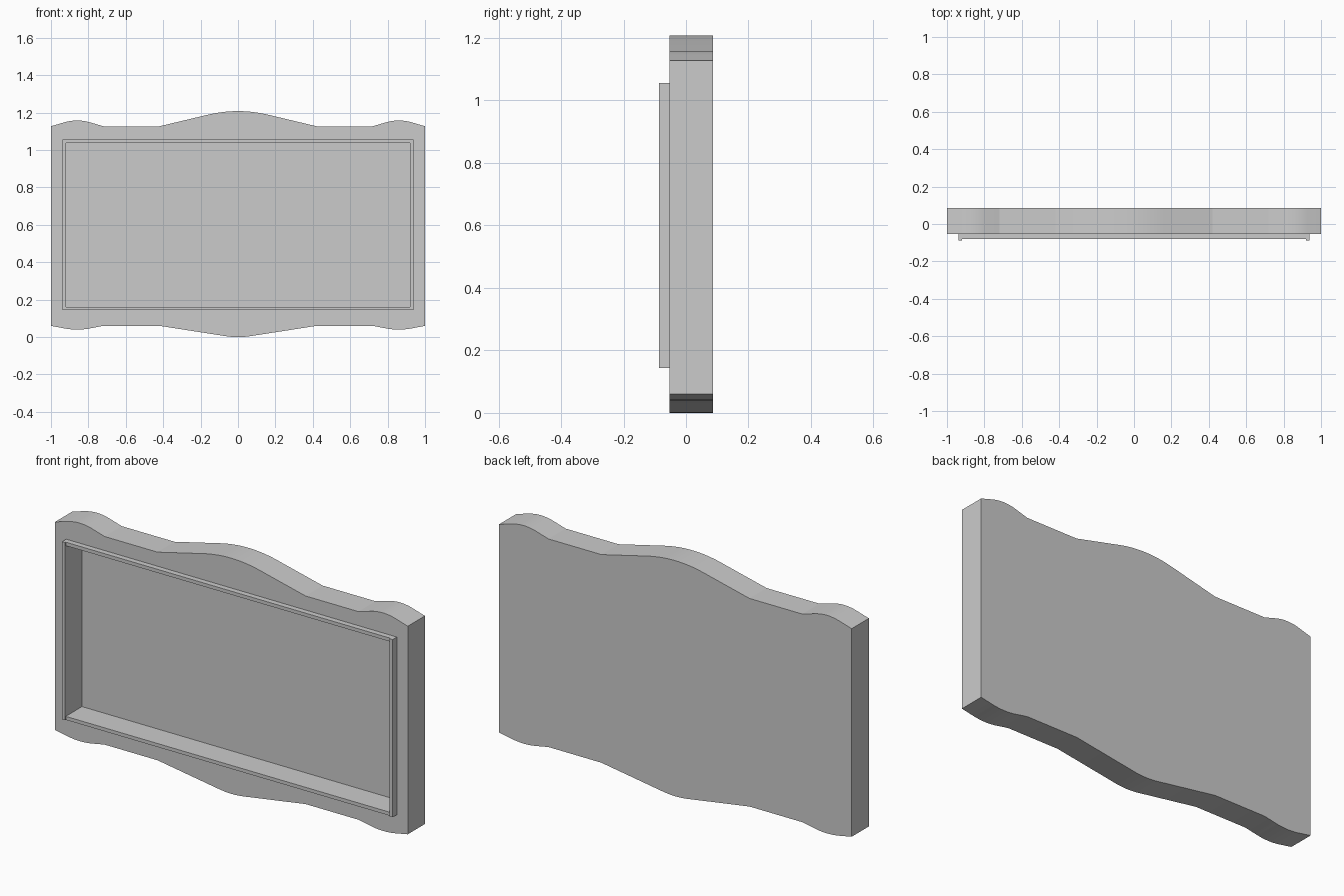
import bpy, bmesh

if "Cube" in bpy.data.objects:
    bpy.data.objects.remove(bpy.data.objects["Cube"])

BACK, FRONT, FLOOR = 0.086, -0.053, 0.05   # y levels of the board and recess
IN_X, OUT_X = 0.92, 0.938                  # frame inner / outer half widths
IN_Z, OUT_Z = (0.162, 1.037), (0.144, 1.055)


def wave(x, centre, half, crown, height):
    """Straight-flanked bump with a parabolic crown, 0 outside half width."""
    d = abs(x - centre)
    if d >= half:
        return 0.0
    slope = height / (half - crown / 2)
    if d > crown:
        return slope * (half - d)
    return height - slope * d * d / (2 * crown)


def edge_height(x, crown, middle, lobe):
    a = abs(x)
    return wave(a, 0, 0.42, crown, middle) + wave(a, 0.86, 0.14, 0.07, lobe)


def box(name, x0, x1, y0, y1, z0, z1):
    bpy.ops.mesh.primitive_cube_add(
        size=1, location=((x0 + x1) / 2, (y0 + y1) / 2, (z0 + z1) / 2))
    ob = bpy.context.object
    ob.name = name
    ob.scale = (x1 - x0, y1 - y0, z1 - z0)
    bpy.ops.object.transform_apply(location=True, rotation=False, scale=True)
    return ob


# Stations along x: dense on the crowns, only end points on straight runs
half = [0.42, 0.72, 1.0]
half += [0.16 * i / 8 for i in range(1, 9)] + [0.07 * i / 4 for i in range(1, 5)]
half += [0.79 + 0.14 * i / 8 for i in range(9)]
half = sorted({round(v, 4) for v in half})
xs = [-v for v in reversed(half)] + [0.0] + half

# Board with scalloped top and bottom edges
outline = [(x, 0.06 - edge_height(x, 0.07, 0.06, 0.02)) for x in xs]
outline += [(x, 1.127 + edge_height(x, 0.16, 0.081, 0.031)) for x in reversed(xs)]
bm = bmesh.new()
face = bm.faces.new([bm.verts.new((x, FRONT, z)) for x, z in outline])
ext = bmesh.ops.extrude_face_region(bm, geom=[face])
bmesh.ops.translate(bm, vec=(0, BACK - FRONT, 0),
                    verts=[v for v in ext["geom"] if isinstance(v, bmesh.types.BMVert)])
bmesh.ops.recalc_face_normals(bm, faces=bm.faces)
mesh = bpy.data.meshes.new("board")
bm.to_mesh(mesh)
bm.free()
board = bpy.data.objects.new("board", mesh)
bpy.context.collection.objects.link(board)

# Rectangular recess cut into the front
cutter = box("recess_cutter", -IN_X, IN_X, -0.2, FLOOR, *IN_Z)
cutter.hide_render = True
cut = board.modifiers.new("recess", 'BOOLEAN')
cut.object = cutter
cut.operation = 'DIFFERENCE'
cut.solver = 'EXACT'
bpy.ops.object.select_all(action='DESELECT')
board.select_set(True)
bpy.context.view_layer.objects.active = board
bpy.ops.object.modifier_apply(modifier=cut.name)
bpy.data.objects.remove(cutter)
bpy.ops.object.shade_smooth_by_angle(angle=0.2)

# Raised frame round the recess: side rails stand slightly prouder
for side, x0, x1 in (("left", -OUT_X, -IN_X), ("right", IN_X, OUT_X)):
    box(side + "_rail", x0, x1, -0.087, FRONT, *OUT_Z)
for side, z0, z1 in (("bottom", OUT_Z[0], IN_Z[0]), ("top", IN_Z[1], OUT_Z[1])):
    box(side + "_rail", -IN_X, IN_X, -0.081, FRONT, z0, z1)
